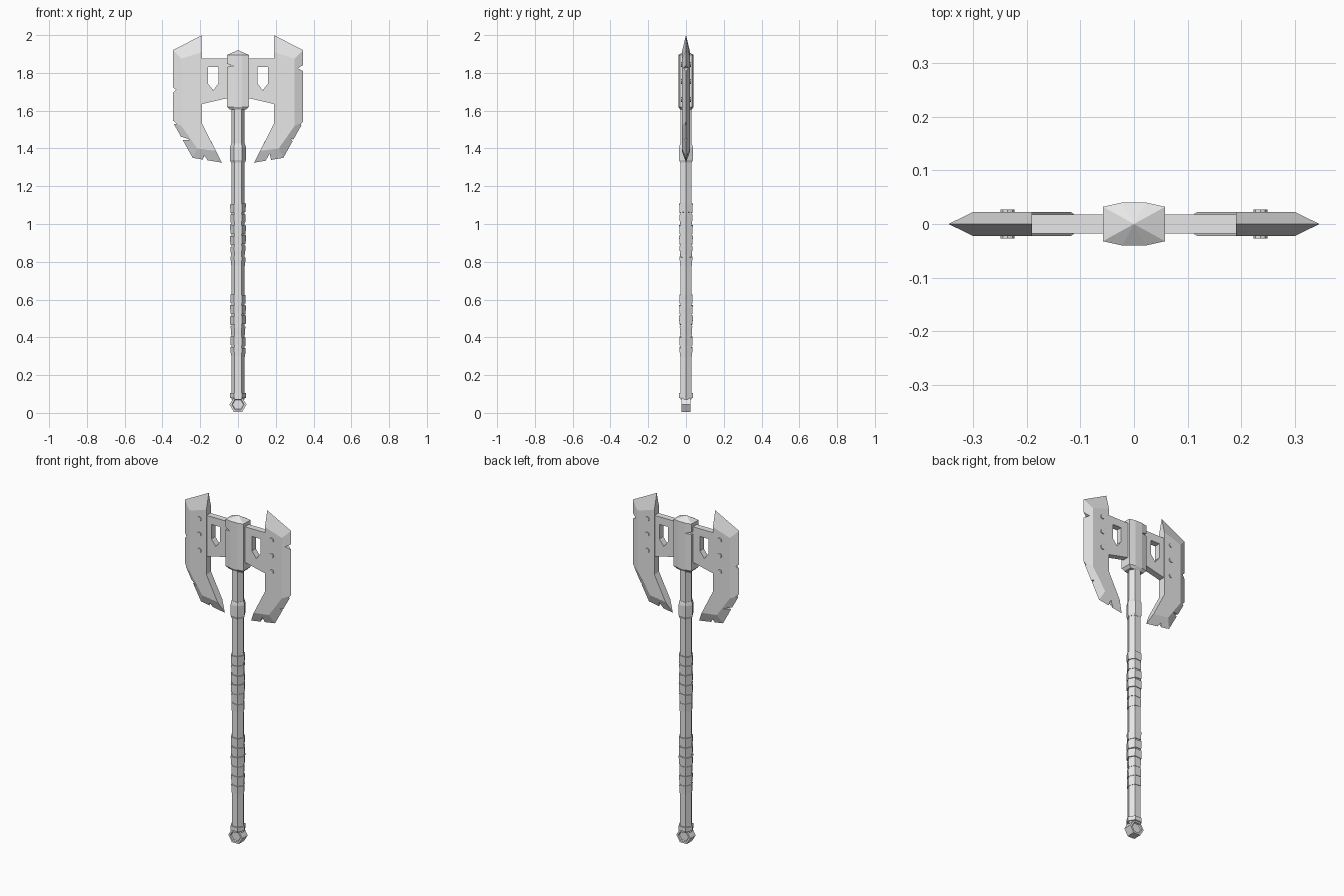
import bpy
import bmesh
import math
import random
from mathutils import Matrix, Vector

random.seed(4)
cube = bpy.data.objects.get("Cube")
if cube:
    bpy.data.objects.remove(cube)

steel = bpy.data.materials.new("plain grey")
steel.use_nodes = True
grey = (0.8, 0.8, 0.8, 1)
steel.diffuse_color = grey
steel.node_tree.nodes["Principled BSDF"].inputs["Base Color"].default_value = grey


def loft(name, rings, sink=None):
    """Skin equal-length rings of points and cap both ends."""
    bm = bmesh.new()
    loops = [[bm.verts.new(p) for p in ring] for ring in rings]
    n = len(loops[0])
    for a, b in zip(loops, loops[1:]):
        for i in range(n):
            j = (i + 1) % n
            bm.faces.new((a[i], a[j], b[j], b[i]))
    caps = [bm.faces.new(loops[0]), bm.faces.new(loops[-1])]
    bmesh.ops.recalc_face_normals(bm, faces=bm.faces)
    if sink:
        bmesh.ops.inset_individual(bm, faces=caps, thickness=sink, depth=0)
        bmesh.ops.inset_individual(bm, faces=caps, thickness=sink / 3, depth=-sink / 2)
    mesh = bpy.data.meshes.new(name)
    bm.to_mesh(mesh)
    bm.free()
    mesh.materials.append(steel)
    obj = bpy.data.objects.new(name, mesh)
    bpy.context.collection.objects.link(obj)
    return obj


def plate(name, outline, half, sink=None):
    """Extrude an x-z outline along y."""
    return loft(name, [[(x, y, z) for x, z in outline] for y in (-half, half)], sink)


def hexagon(z, grow=1.0, tilt=0.0):
    """Handle cross-section with its corners on the x axis."""
    half = [(0.035, 0), (0.018, 0.03), (-0.018, 0.03)]
    pts = half + [(-x, -y) for x, y in half]
    return [(x * grow, y * grow, z + tilt * x) for x, y in pts]


def cut(obj, outline):
    """Cut an x-z outline right through an object."""
    cutter = plate("cutter", outline, 0.1)
    cutter.hide_render = True
    mod = obj.modifiers.new("cut", 'BOOLEAN')
    mod.operation = 'DIFFERENCE'
    mod.solver = 'EXACT'
    mod.object = cutter
    bpy.context.view_layer.objects.active = obj
    bpy.ops.object.modifier_apply(modifier=mod.name)
    bpy.data.objects.remove(cutter)


def diamond(x, z, w, h, angle=0):
    turn = Matrix.Rotation(math.radians(angle), 2)
    return [Vector((x, z)) + turn @ Vector(p) for p in ((w, 0), (0, h), (-w, 0), (0, -h))]


# Handle, its collar and the ring above the pommel
loft("handle", [hexagon(0.07), hexagon(1.65)])
loft("collar", [hexagon(1.325, 1.05), hexagon(1.34, 1.22),
                hexagon(1.405, 1.22), hexagon(1.425, 1.05)])
loft("pommel_ring", [hexagon(0.08, 1.22), hexagon(0.105, 1.22)])

# Two grips of uneven wrapped bands
for grip, base in (("lower", 0.3), ("upper", 0.78)):
    for i in range(6):
        z = base + i * 0.056
        size = random.uniform(1.1, 1.23)
        tilt = random.uniform(-0.12, 0.12)
        loft(f"{grip}_grip_band_{i + 1}",
             [hexagon(z, size - 0.05, tilt), hexagon(z + 0.046, size, tilt)])

# Pommel: six-sided disc with sunken faces
ring = [(0.045 * math.cos(k * math.pi / 3), 0.044 + 0.044 * math.sin(k * math.pi / 3))
        for k in range(6)]
plate("pommel", ring, 0.025, sink=0.012)

# Eight-sided head block with a peaked top and a tapered foot
section = [(0.058, -0.032), (0.058, 0.032), (0.022, 0.04), (-0.022, 0.04),
           (-0.058, 0.032), (-0.058, -0.032), (-0.022, -0.04), (0.022, -0.04)]
levels = [(1.605, 0.75), (1.62, 1), (1.895, 1), (1.92, 0.02)]
head = loft("head_block", [[(x * s, y * s, z) for x, y in section] for z, s in levels])
cut(head, diamond(-0.058, 1.84, 0.035, 0.008, -8))

# Outlines of one side: sharp edge, flat cheek, connector and its window
edge = [(0.19, 2.0), (0.345, 1.92), (0.345, 1.54), (0.24, 1.35), (0.085, 1.325), (0.19, 1.53)]
cheek = [(0.19, 1.91), (0.3, 1.875), (0.3, 1.52), (0.216, 1.4), (0.117, 1.387), (0.19, 1.53)]
arm = [(0.04, 1.875), (0.2, 1.875), (0.2, 1.633), (0.04, 1.67)]
window = [(0.103, 1.83), (0.16, 1.83), (0.16, 1.745), (0.131, 1.708), (0.103, 1.745)]

# Battle damage on each blade: x, z, half width, half height, angle
chips = {
    "left": [(0.348, 1.825, 0.032, 0.018, 0), (0.352, 1.535, 0.025, 0.012, 25),
             (0.162, 1.337, 0.014, 0.035, -10), (0.297, 1.44, 0.02, 0.008, -30)],
    "right": [(-0.348, 1.71, 0.02, 0.018, 0), (-0.352, 1.54, 0.028, 0.012, -20),
              (-0.295, 1.452, 0.042, 0.008, -8), (-0.175, 1.34, 0.012, 0.022, 10)],
}

for side, s in (("left", 1), ("right", -1)):
    def flip(pts):
        return [(s * x, z) for x, z in pts]

    # Blade bevelled to a sharp outer edge
    blade = loft(f"{side}_blade", [[(x, y, z) for x, z in flip(pts)] for pts, y in
                                   ((cheek, -0.022), (edge, 0), (cheek, 0.022))])
    for chip in chips[side]:
        cut(blade, diamond(*chip))

    # Connector with a pointed window
    connector = plate(f"{side}_connector", flip(arm), 0.018)
    cut(connector, flip(window))

    # Rivets running through the blade
    for i, z in enumerate((1.66, 1.755, 1.845)):
        disc = [(s * 0.235 + 0.013 * math.cos(k * math.pi / 4),
                 z + 0.013 * math.sin(k * math.pi / 4)) for k in range(8)]
        plate(f"{side}_rivet_{i + 1}", disc, 0.027)
